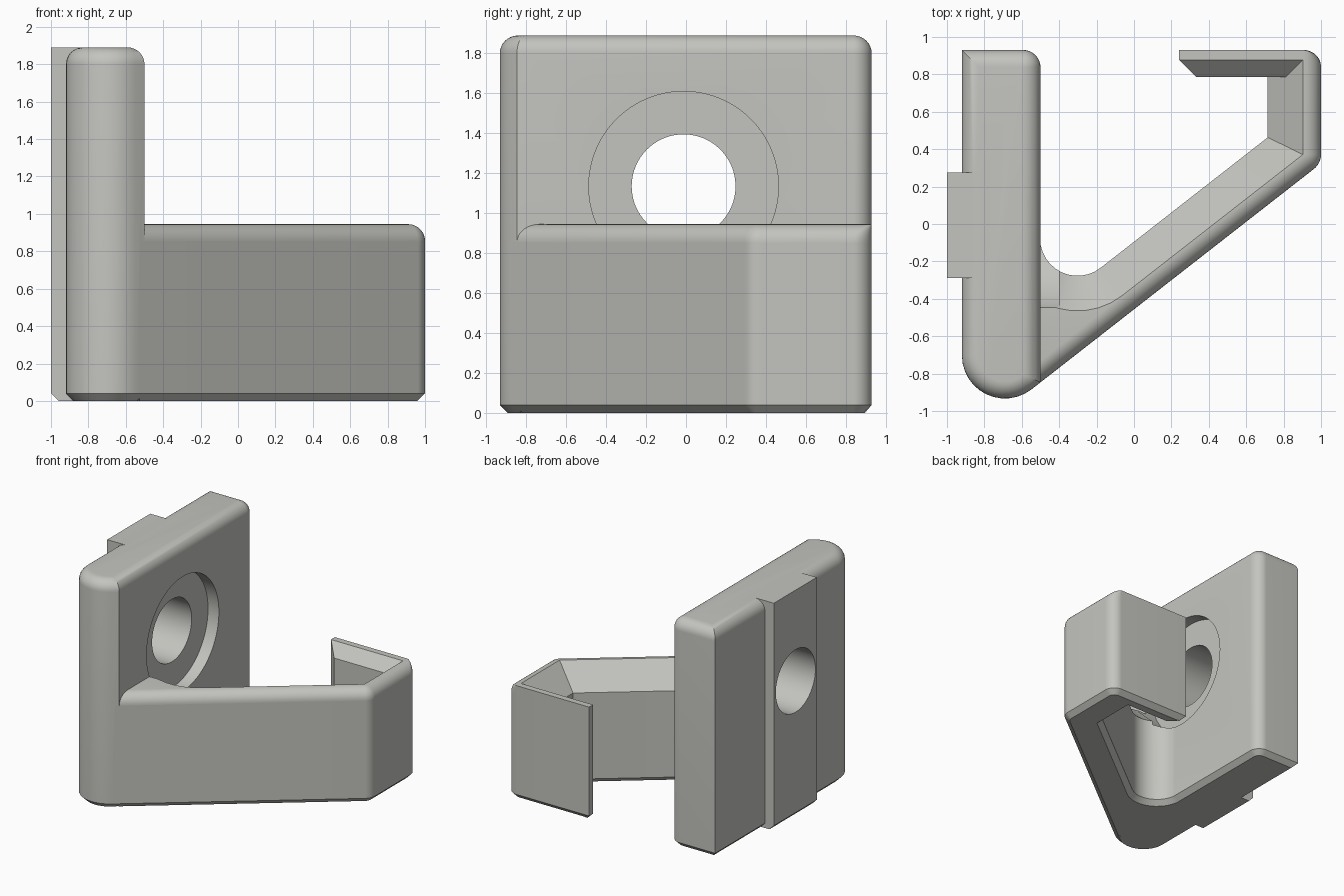
import bpy, bmesh, math
from mathutils import Vector

if "Cube" in bpy.data.objects:
    bpy.data.objects.remove(bpy.data.objects["Cube"])

H_PLATE, H_ARM, FILLET, CHAMFER = 1.89, 0.945, 0.09, 0.04
SLOPE = (0.615, -0.788)          # outward normal of the slanted arm


def line(normal, point):
    n = Vector(normal).normalized()
    return n, n.dot(Vector(point))


def meet(a, b):
    (n1, c1), (n2, c2) = a, b
    det = n1.x * n2.y - n1.y * n2.x
    return Vector(((c1 * n2.y - c2 * n1.y) / det, (n1.x * c2 - n2.x * c1) / det))


def ring(edges, insets, radii):
    """Outline of inset edges; radii[i] rounds the corner before edge i (negative = concave)."""
    pts = []
    for i in range(len(edges)):
        (n1, c1), (n2, c2) = edges[i - 1], edges[i]
        d1, d2 = insets[i - 1], insets[i]
        r = radii.get(i, 0)
        if r == 0:
            pts.append(meet((n1, c1 - d1), (n2, c2 - d2)))
            continue
        s = r - max(d1, d2)
        if r > 0:
            s = max(s, 0.002)
        centre = meet((n1, c1 - d1 - s), (n2, c2 - d2 - s))
        a1 = math.atan2(n1.y, n1.x)
        sweep = math.atan2(n1.x * n2.y - n1.y * n2.x, n1.dot(n2))
        for k in range(13):
            a = a1 + sweep * k / 12
            pts.append(centre + s * Vector((math.cos(a), math.sin(a))))
    return pts


def loft(name, layers):
    """Stack of (z, outline) joined into a closed solid."""
    bm = bmesh.new()
    rows = [[bm.verts.new((p.x, p.y, z)) for p in pts] for z, pts in layers]
    n = len(rows[0])
    bm.faces.new(rows[0][::-1])
    bm.faces.new(rows[-1])
    for lo, hi in zip(rows, rows[1:]):
        for i in range(n):
            j = (i + 1) % n
            bm.faces.new((lo[i], lo[j], hi[j], hi[i]))
    bmesh.ops.recalc_face_normals(bm, faces=bm.faces)
    me = bpy.data.meshes.new(name)
    bm.to_mesh(me)
    bm.free()
    ob = bpy.data.objects.new(name, me)
    bpy.context.collection.objects.link(ob)
    return ob


def cylinder(name, r, x0, x1):
    bpy.ops.mesh.primitive_cylinder_add(
        vertices=96, radius=r, depth=x1 - x0,
        location=((x0 + x1) / 2, -0.012, 1.135), rotation=(0, math.pi / 2, 0))
    bpy.context.object.name = name
    return bpy.context.object


def combine(base, other, operation):
    bpy.context.view_layer.objects.active = base
    mod = base.modifiers.new(operation.lower(), 'BOOLEAN')
    mod.operation, mod.solver, mod.object = operation, 'EXACT', other
    bpy.ops.object.modifier_apply(modifier=mod.name)
    bpy.data.objects.remove(other, do_unlink=True)


def fillet_steps(top):
    """(z, inset) pairs of the rounded top edge."""
    return [(top - FILLET + FILLET * math.sin(t), FILLET * (1 - math.cos(t)))
            for t in (math.pi / 2 * k / 8 for k in range(9))]


arm_outer = line(SLOPE, (-0.53, -0.87))

# Back plate with rounded front end
plate_edges = [arm_outer, line((1, 0), (-0.5, 0)), line((0, 1), (0, 0.93)), line((-1, 0), (-0.92, 0))]
plate_radii = {0: 0.23, 2: 0.092}
plate_steps = [(0, CHAMFER), (CHAMFER, 0)] + fillet_steps(H_PLATE)
plate = loft("hook_bracket", [(z, ring(plate_edges, [d] * 4, plate_radii)) for z, d in plate_steps])

# Hooked arm: slanted bar, return leg and end tab; kind sets how each top edge is cut
arm_edges = [
    (arm_outer, 'round'), (line((1, 0), (1, 0)), 'round'),
    (line((0, 1), (0, 0.93)), 'plain'), (line((-1, 0), (0.24, 0)), 'plain'),
    (line((-1, -1), (0.24, 0.88)), 'plain'), (line((0, -1), (0, 0.785)), 'tab'),
    (line((-1, 0), (0.715, 0)), 'inner'),
    (line((-SLOPE[0], -SLOPE[1]), (-0.53 - 0.285 * 0.615, -0.87 + 0.285 * 0.788)), 'inner'),
    (line((1, 0), (-0.502, 0)), 'inner'), (line((0, 1), (0, 0.1)), 'plain'),
    (line((-1, 0), (-0.8, 0)), 'plain'), (line((-1, -1), (-0.53, -0.87)), 'plain')]
arm_radii = {1: 0.1, 2: 0.092, 8: -0.2}
arm_layers = []
for z, d in [(0, CHAMFER), (CHAMFER, 0), (0.757, 0), (0.852, 0)] + fillet_steps(H_ARM):
    cut = {'round': d, 'plain': 0, 'tab': max(0, z - 0.852), 'inner': max(0, z - 0.757)}
    insets = [CHAMFER if z == 0 else cut[kind] for _, kind in arm_edges]
    arm_layers.append((z, ring([e for e, _ in arm_edges], insets, arm_radii)))
arm = loft("hook_arm", arm_layers)

# Locating rib on the rear face of the plate
rib_layers = [(z, [Vector(p) for p in ((x, -0.29), (-0.8, -0.29), (-0.8, 0.275), (x, 0.275))])
              for z, x in ((0, -0.96), (CHAMFER, -1), (H_PLATE, -1))]
rib = loft("rear_rib", rib_layers)

combine(plate, arm, 'UNION')
combine(plate, rib, 'UNION')

# Screw hole and its counterbore
combine(plate, cylinder("counterbore", 0.475, -0.6, -0.4), 'DIFFERENCE')
combine(plate, cylinder("screw_hole", 0.26, -1.2, -0.55), 'DIFFERENCE')

grey = bpy.data.materials.new("warm_grey")
grey.diffuse_color = (0.55, 0.55, 0.52, 1)
grey.use_nodes = True
grey.node_tree.nodes["Principled BSDF"].inputs["Base Color"].default_value = grey.diffuse_color
plate.data.materials.clear()
plate.data.materials.append(grey)
for poly in plate.data.polygons:
    poly.material_index = 0

bpy.ops.object.select_all(action='DESELECT')
plate.select_set(True)
bpy.context.view_layer.objects.active = plate
bpy.ops.object.shade_smooth_by_angle(angle=math.radians(28))
